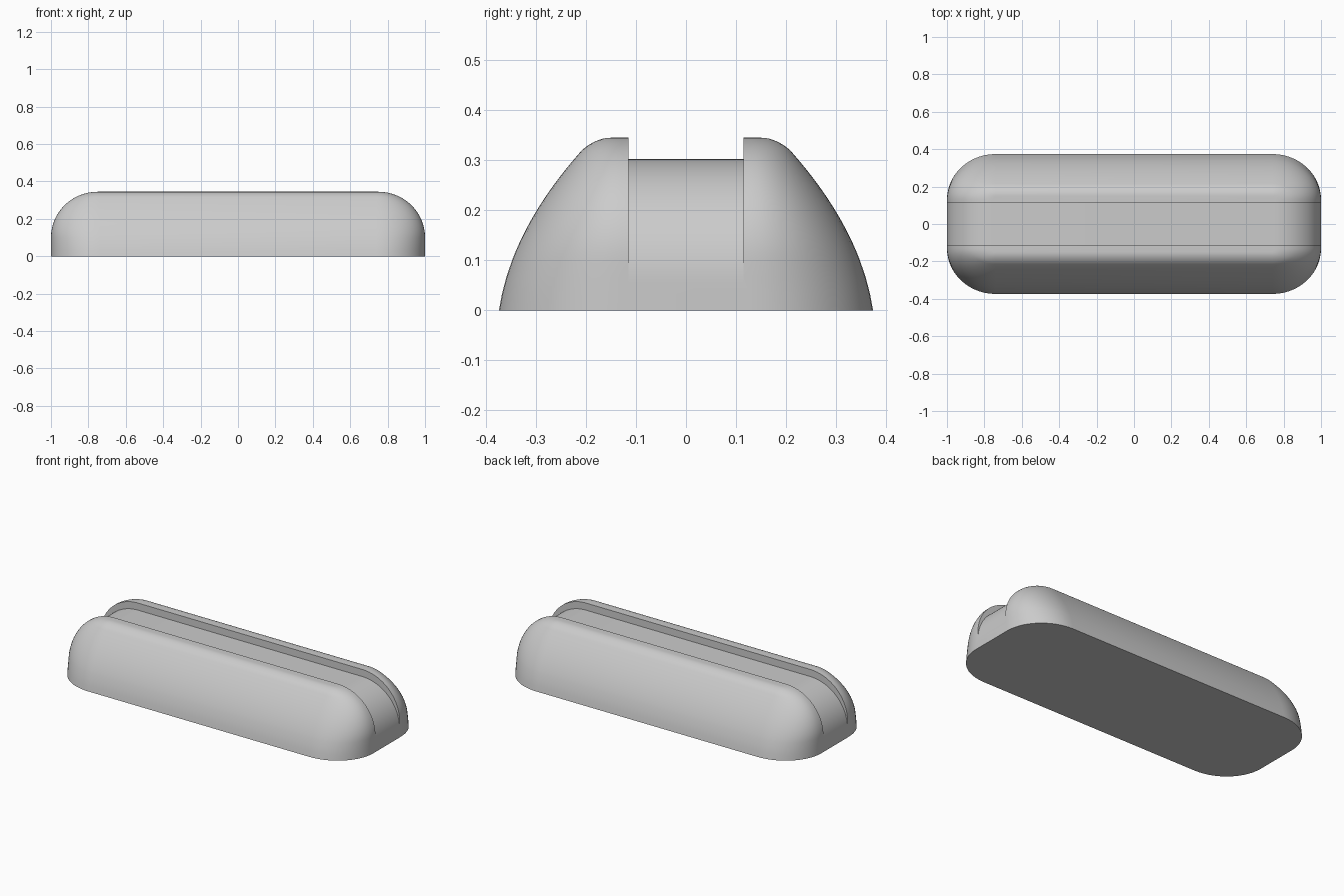
import bpy
import bmesh
from math import sin, cos, pi, sqrt

cube = bpy.data.objects.get("Cube")
if cube:
    bpy.data.objects.remove(cube, do_unlink=True)

STRAIGHT = 0.75    # half length of the straight middle
END_R = 0.25       # rounding of the ends
HEIGHT = 0.345
ARC_BASE = 0.1     # height where the end rounding starts
GROOVE = 0.115     # half width of the groove
DEPTH = 0.043      # depth of the groove
STEPS = 24
CORNER = 14

grey = bpy.data.materials.new("plain grey")
grey.use_nodes = True
colour = (0.6, 0.6, 0.6, 1)
grey.diffuse_color = colour
grey.node_tree.nodes["Principled BSDF"].inputs["Base Color"].default_value = colour


def make_object(name, bm):
    bmesh.ops.recalc_face_normals(bm, faces=bm.faces)
    mesh = bpy.data.meshes.new(name)
    bm.to_mesh(mesh)
    bm.free()
    mesh.materials.append(grey)
    obj = bpy.data.objects.new(name, mesh)
    bpy.context.collection.objects.link(obj)
    return obj


def end_arc(drop=0.0):
    """Length and height along the rounded end, from the side up to the top."""
    return [(STRAIGHT + END_R * cos(t), ARC_BASE - drop + (HEIGHT - ARC_BASE) * sin(t))
            for t in (i / STEPS * pi / 2 for i in range(STEPS + 1))]


def half_width(z):
    """Bulging side that rolls over into the flat top."""
    if z < 0.322:
        return 0.374 - 0.147 * z - 1.16 * z * z
    return 0.15 + 0.056 * sqrt(max(0, (HEIGHT - z) / (HEIGHT - 0.322)))


def ring(length, z):
    """Rounded rectangle outline at one height."""
    w = half_width(z)
    rx, ry = length - STRAIGHT + 0.01, w - 0.13
    quarter = [(length - rx + rx * cos(t), w - ry + ry * sin(t))
               for t in (i / CORNER * pi / 2 for i in range(CORNER + 1))]
    half = quarter + [(-x, y) for x, y in reversed(quarter)]
    return [(x, y, z) for x, y in half + [(-x, -y) for x, y in half]]


# Body: stacked outlines joined into a shell
bm = bmesh.new()
levels = [(STRAIGHT + END_R, z) for z in (0, 0.033, 0.066)] + end_arc()
rings = [[bm.verts.new(p) for p in ring(*level)] for level in levels]
for low, high in zip(rings, rings[1:]):
    for i in range(len(low)):
        j = (i + 1) % len(low)
        bm.faces.new((low[i], low[j], high[j], high[i]))
bm.faces.new(rings[0])
bm.faces.new(rings[-1])
body = make_object("body", bm)

# Groove cutter: follows the body's end rounding, lower by the groove depth
side = [(1.1, ARC_BASE - DEPTH)] + end_arc(DEPTH)
outline = [(1.1, 0.5)] + side + [(-x, z) for x, z in reversed(side)] + [(-1.1, 0.5)]
bm = bmesh.new()
face = bm.faces.new([bm.verts.new((x, -GROOVE, z)) for x, z in outline])
sweep = bmesh.ops.extrude_face_region(bm, geom=[face])
bmesh.ops.translate(bm, vec=(0, 2 * GROOVE, 0),
                    verts=[v for v in sweep["geom"] if isinstance(v, bmesh.types.BMVert)])
cutter = make_object("groove_cutter", bm)
cutter.hide_render = True

# Cut the groove and smooth the result
cut = body.modifiers.new("groove", 'BOOLEAN')
cut.operation = 'DIFFERENCE'
cut.solver = 'EXACT'
cut.object = cutter
bpy.ops.object.select_all(action='DESELECT')
bpy.context.view_layer.objects.active = body
body.select_set(True)
bpy.ops.object.modifier_apply(modifier=cut.name)
bpy.data.objects.remove(cutter, do_unlink=True)
bpy.ops.object.shade_smooth_by_angle(angle=pi / 6)
